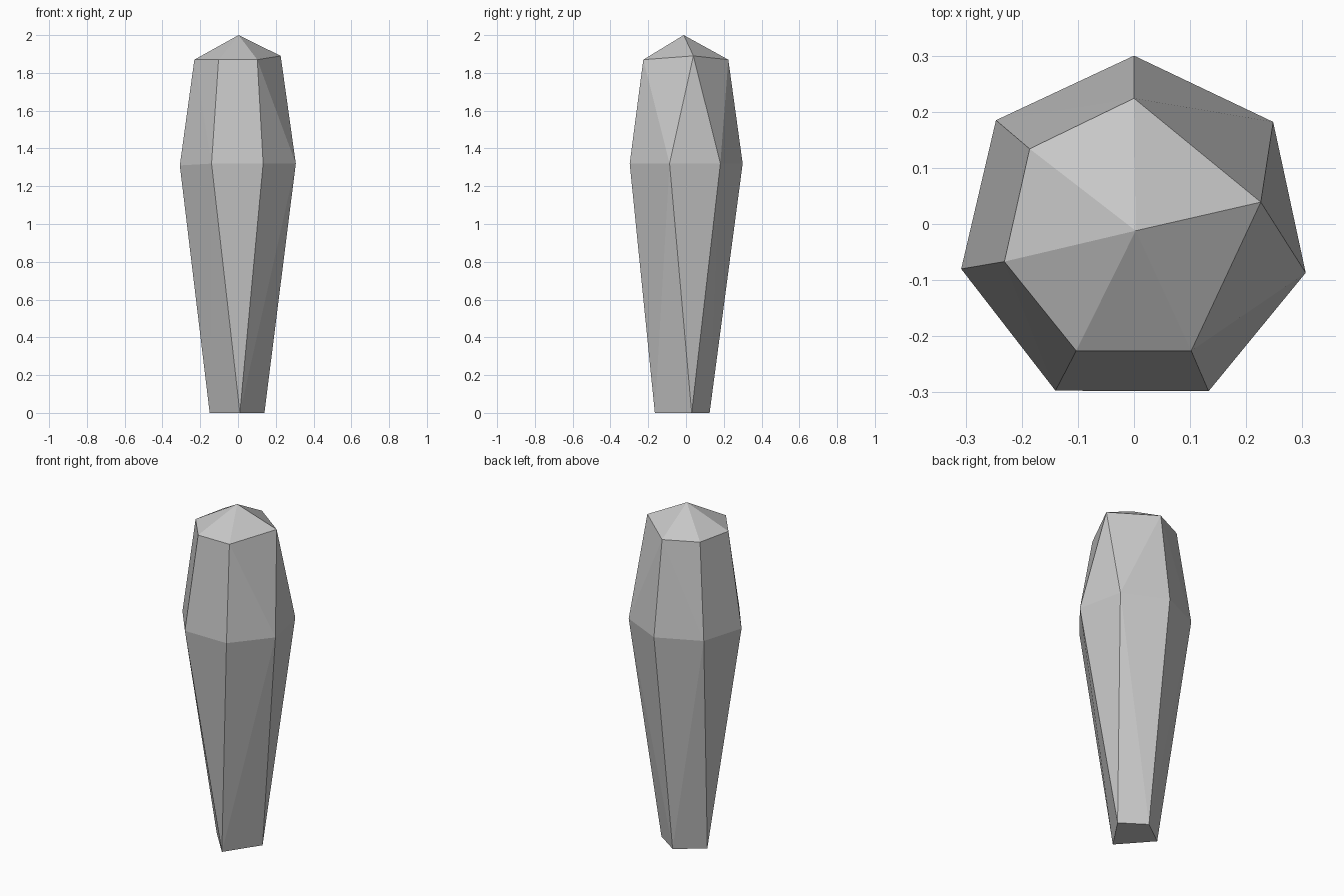
import bpy
import bmesh
import math

cube = bpy.data.objects.get("Cube")
if cube:
    bpy.data.objects.remove(cube, do_unlink=True)

# Single grey stone colour
stone = bpy.data.materials.new("grey stone")
stone.use_nodes = True
grey = (0.57, 0.57, 0.57, 1.0)
stone.diffuse_color = grey
stone.node_tree.nodes["Principled BSDF"].inputs["Base Color"].default_value = grey

# Irregular rings of corners from the foot to the tip
foot = [(0.01, -0.165, 0), (0.14, 0.03, 0), (0.0, 0.125, 0), (-0.15, 0.015, 0)]
waist = [(0.0, 0.30, 1.32), (0.248, 0.182, 1.32), (0.306, -0.087, 1.32),
         (0.133, -0.298, 1.32), (-0.14, -0.297, 1.32), (-0.308, -0.08, 1.31),
         (-0.246, 0.185, 1.32)]
shoulder = [(0.0, 0.224, 1.87), (0.226, 0.039, 1.89), (0.102, -0.226, 1.87),
            (-0.103, -0.226, 1.87), (-0.231, -0.067, 1.87), (-0.186, 0.134, 1.87)]
tip = [(0.003, -0.012, 2.0)]

# Wrap the corners in flat facets, then merge nearly flat neighbours
bm = bmesh.new()
for corner in foot + waist + shoulder + tip:
    bm.verts.new(corner)
bmesh.ops.convex_hull(bm, input=bm.verts[:])
bmesh.ops.dissolve_limit(bm, angle_limit=math.radians(0.5),
                         verts=bm.verts[:], edges=bm.edges[:])
bmesh.ops.recalc_face_normals(bm, faces=bm.faces[:])

mesh = bpy.data.meshes.new("crystal_shard")
bm.to_mesh(mesh)
bm.free()
mesh.materials.append(stone)
shard = bpy.data.objects.new("crystal_shard", mesh)
bpy.context.collection.objects.link(shard)
